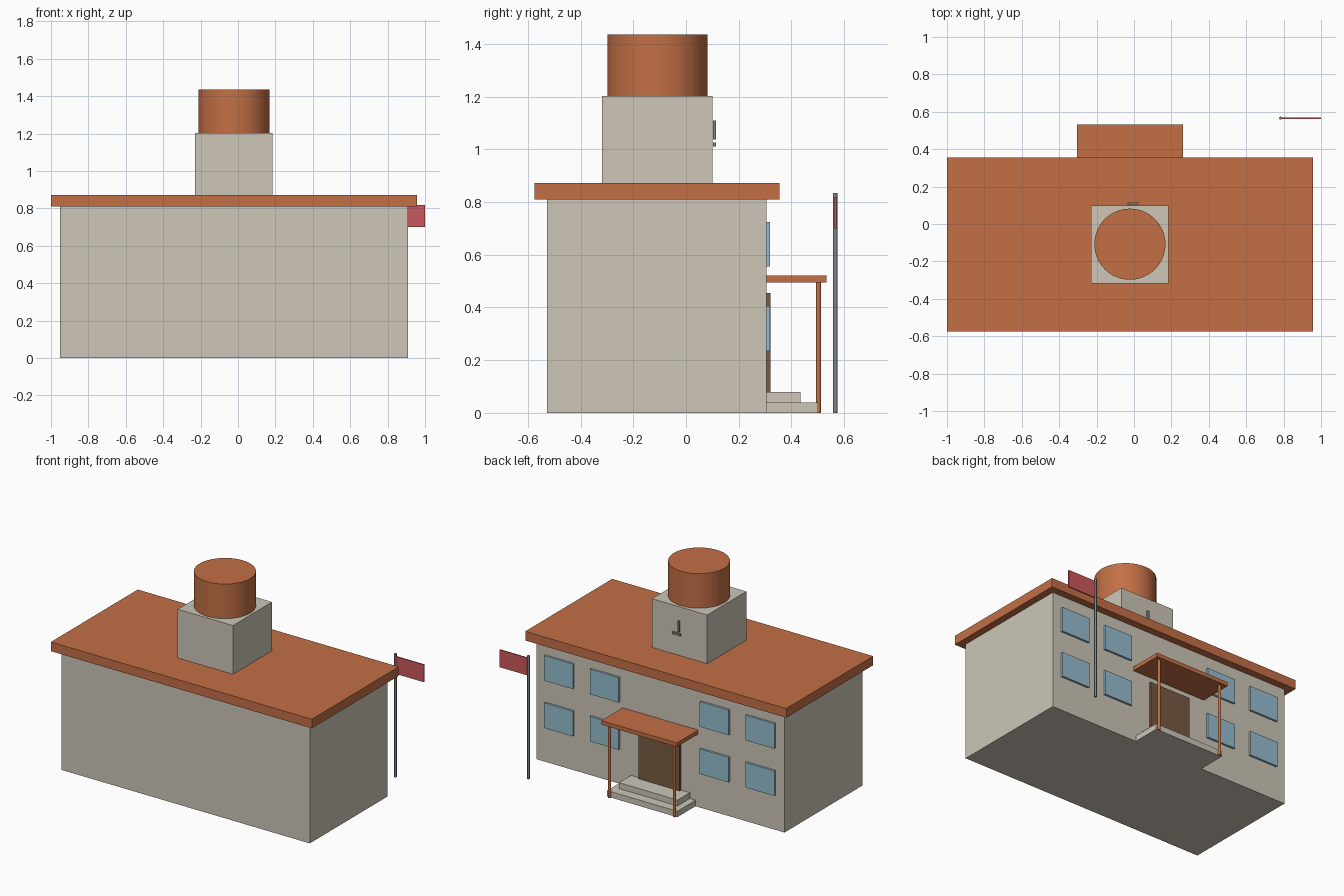
import bpy, math

if "Cube" in bpy.data.objects:
    bpy.data.objects.remove(bpy.data.objects["Cube"])


def material(name, r, g, b):
    lin = [(c / 255 / 12.92) if c / 255 <= 0.04045 else ((c / 255 + 0.055) / 1.055) ** 2.4
           for c in (r, g, b)]
    m = bpy.data.materials.new(name)
    m.diffuse_color = (*lin, 1)
    m.use_nodes = True
    m.node_tree.nodes["Principled BSDF"].inputs["Base Color"].default_value = m.diffuse_color
    return m


STONE = material("beige stone", 205, 198, 184)
TERRACOTTA = material("terracotta", 195, 112, 69)
GLASS = material("blue glass", 150, 190, 207)
WOOD = material("dark wood", 118, 90, 66)
METAL = material("grey metal", 125, 136, 137)
RED = material("red cloth", 203, 88, 92)

CX = -0.022  # centre line of the building


def box(name, x, y, z, mat):
    """Box from (min, max) ranges."""
    bpy.ops.mesh.primitive_cube_add(size=1, location=[sum(r) / 2 for r in (x, y, z)])
    ob = bpy.context.object
    ob.name = name
    ob.scale = [r[1] - r[0] for r in (x, y, z)]
    bpy.ops.object.transform_apply(location=False, rotation=False, scale=True)
    ob.data.materials.append(mat)
    return ob


def centred(name, half, y, z, mat, cx=CX):
    return box(name, (cx - half, cx + half), y, z, mat)


def cylinder(name, x, y, r, z, mat, sides):
    bpy.ops.mesh.primitive_cylinder_add(vertices=sides, radius=r, depth=z[1] - z[0],
                                        location=(x, y, sum(z) / 2))
    ob = bpy.context.object
    ob.name = name
    ob.data.materials.append(mat)
    bpy.ops.object.shade_smooth_by_angle(angle=math.radians(40))
    return ob


# Main block and flat roof
centred("walls", 0.93, (-0.528, 0.305), (0, 0.81), STONE)
centred("roof", 0.978, (-0.575, 0.355), (0.81, 0.872), TERRACOTTA)

# Clock tower with drum top
centred("tower", 0.207, (-0.318, 0.1), (0.872, 1.202), STONE)
cylinder("tower_drum", CX, -0.108, 0.19, (1.202, 1.436), TERRACOTTA, 64)
centred("minute_hand", 0.007, (0.103, 0.114), (1.037, 1.109), METAL)
centred("hour_hand", 0.03, (0.103, 0.114), (1.011, 1.026), METAL, cx=-0.005)

# Windows: two rows, mirrored about the door
for row, z in (("lower", 0.235), ("upper", 0.555)):
    for side in (-1, 1):
        for place, off in (("outer", 0.755), ("inner", 0.412)):
            centred(f"window_{row}_{place}_{'left' if side < 0 else 'right'}", 0.108,
                    (0.3, 0.319), (z, z + 0.17), GLASS, cx=CX + side * off)

# Entrance: door, steps, canopy and posts
centred("door", 0.155, (0.3, 0.32), (0.08, 0.455), WOOD)
centred("lower_step", 0.263, (0.304, 0.5), (0, 0.04), STONE)
centred("upper_step", 0.22, (0.304, 0.435), (0.04, 0.08), STONE)
centred("canopy", 0.283, (0.304, 0.533), (0.494, 0.521), TERRACOTTA)
for side in (-1, 1):
    cylinder(f"canopy_post_{'left' if side < 0 else 'right'}", CX + side * 0.243, 0.503,
             0.01, (0, 0.494), TERRACOTTA, 16)

# Flag
cylinder("flagpole", 0.784, 0.566, 0.008, (0, 0.835), METAL, 16)
box("flag", (0.784, 1.0), (0.562, 0.57), (0.7, 0.818), RED)
